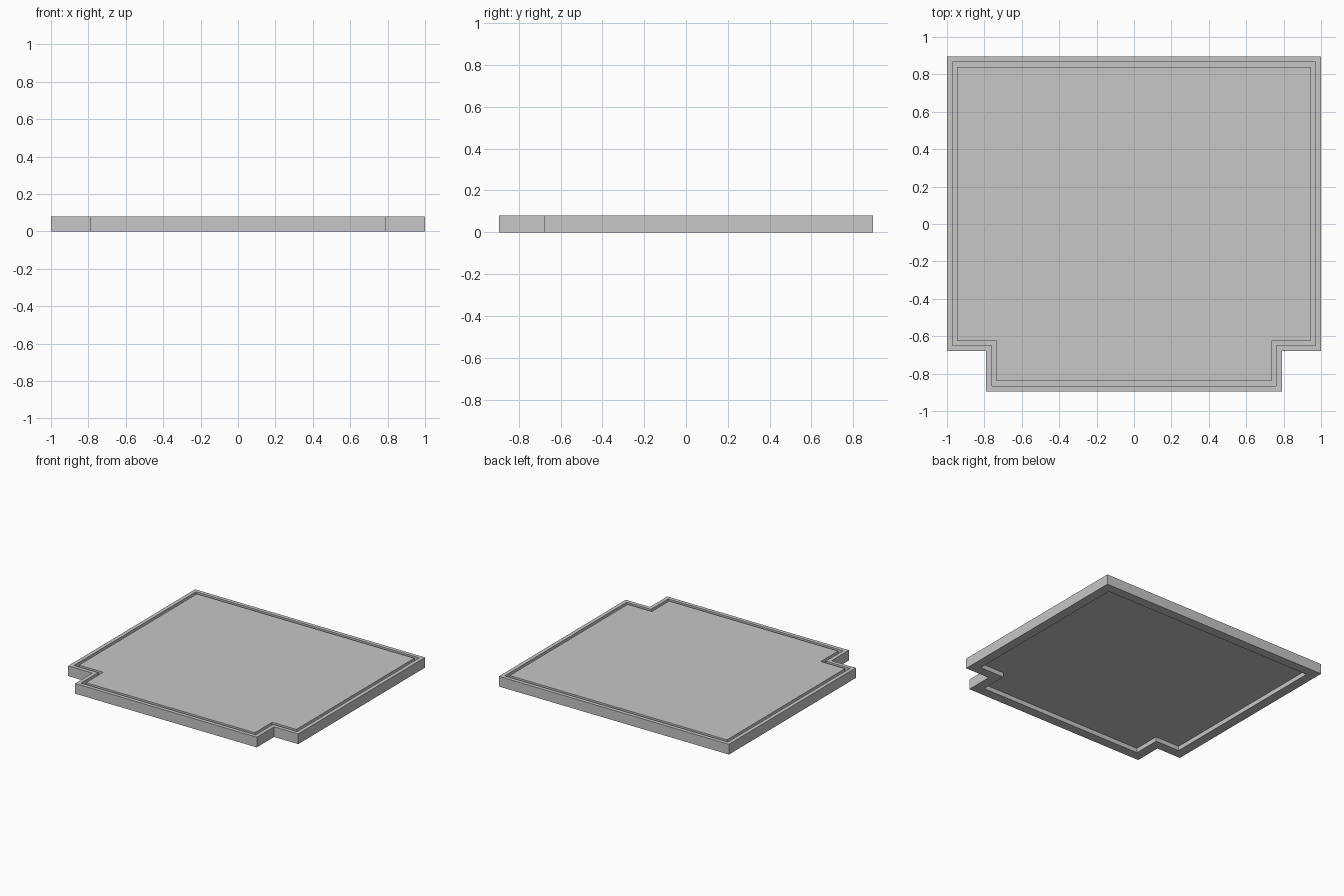
import bpy
import bmesh

cube = bpy.data.objects.get("Cube")
if cube:
    bpy.data.objects.remove(cube, do_unlink=True)

HEIGHT = 0.08
RIM, GROOVE, GROOVE_DEPTH = 0.03, 0.025, 0.03
FOOT_RIM, HOLLOW_DEPTH = 0.075, 0.035

grey = bpy.data.materials.new("light_grey")
grey.use_nodes = True
colour = (0.57, 0.57, 0.57, 1)
grey.diffuse_color = colour
grey.node_tree.nodes["Principled BSDF"].inputs["Base Color"].default_value = colour

bm = bmesh.new()


def inset(face, width):
    bmesh.ops.inset_individual(bm, faces=[face], thickness=width, use_even_offset=True)


def push(face, dz):
    """Move a face vertically, leaving walls behind it."""
    inset(face, 0)
    for v in face.verts:
        v.co.z += dz


# Outline with two notched front corners, mirrored across x
half = [(0.79, -0.895), (0.79, -0.68), (1, -0.68), (1, 0.895)]
outline = half + [(-x, y) for x, y in reversed(half)]
base = bm.faces.new([bm.verts.new((x, y, 0)) for x, y in outline])
solid = bmesh.ops.extrude_face_region(bm, geom=[base], use_keep_orig=True)
for item in solid["geom"]:
    if isinstance(item, bmesh.types.BMVert):
        item.co.z = HEIGHT
bmesh.ops.recalc_face_normals(bm, faces=bm.faces)
bm.normal_update()
top = next(f for f in bm.faces if f.normal.z > 0.9)
bottom = next(f for f in bm.faces if f.normal.z < -0.9)

# Narrow groove running around the top
inset(top, RIM)
push(top, -GROOVE_DEPTH)
inset(top, GROOVE)
push(top, GROOVE_DEPTH)

# Shallow hollow underneath
inset(bottom, FOOT_RIM)
push(bottom, HOLLOW_DEPTH)

mesh = bpy.data.meshes.new("grooved_lid")
bm.to_mesh(mesh)
bm.free()
mesh.materials.append(grey)
lid = bpy.data.objects.new("grooved_lid", mesh)
bpy.context.collection.objects.link(lid)
